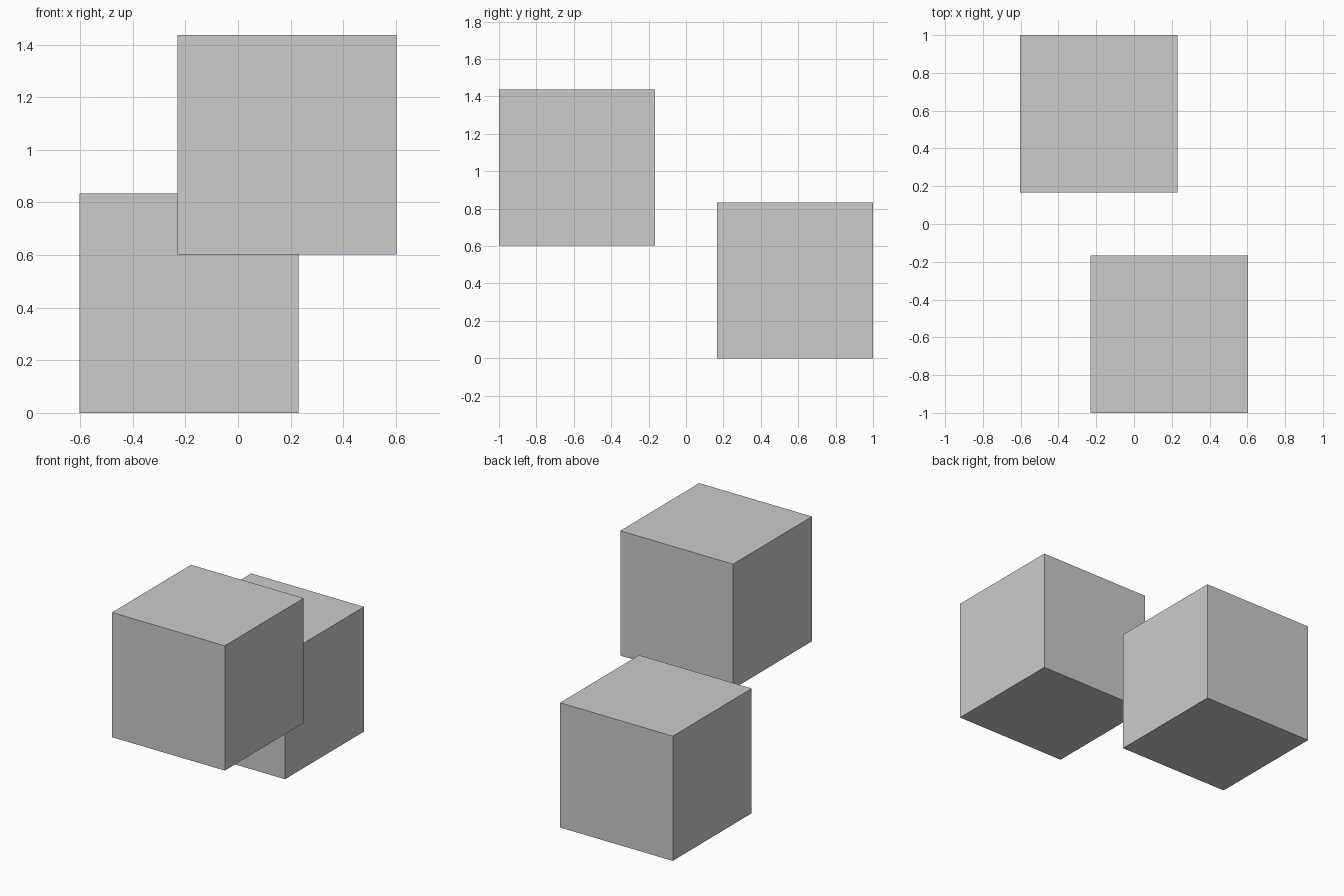
import bpy

if "Cube" in bpy.data.objects:
    bpy.data.objects.remove(bpy.data.objects["Cube"])

SIZE = 0.833


def cube(name, x, y, base):
    bpy.ops.mesh.primitive_cube_add(size=SIZE, location=(x, y, base + SIZE / 2))
    bpy.context.object.name = name


# Lower cube at the back, raised cube at the front
cube("lower_back_cube", -0.186, 1 - SIZE / 2, 0.0)
cube("upper_front_cube", 0.186, SIZE / 2 - 1, 0.603)
